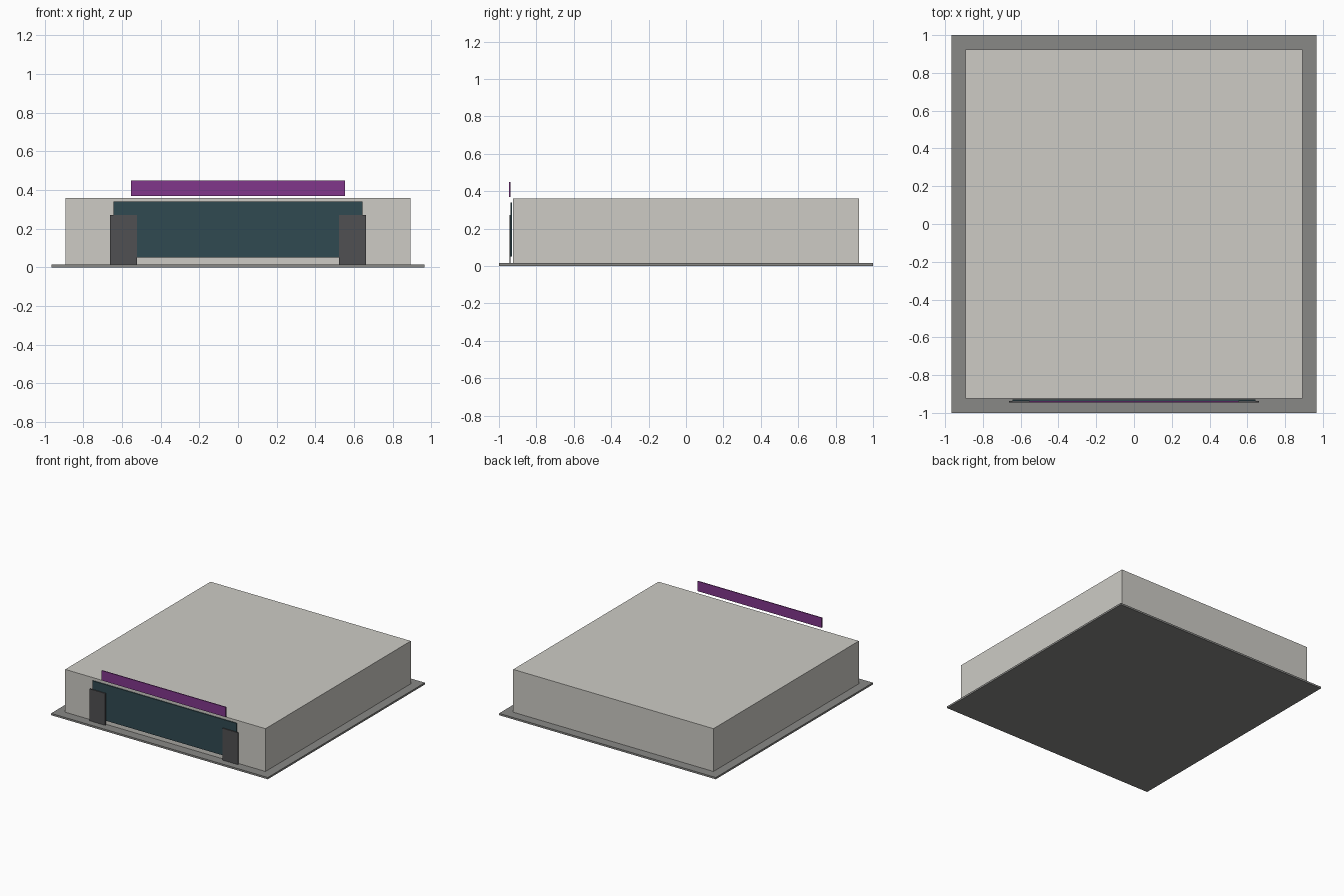
import bpy, bmesh

if "Cube" in bpy.data.objects:
    bpy.data.objects.remove(bpy.data.objects["Cube"])


def material(name, rgb):
    m = bpy.data.materials.new(name)
    m.diffuse_color = (*rgb, 1)
    m.use_nodes = True
    m.node_tree.nodes["Principled BSDF"].inputs["Base Color"].default_value = m.diffuse_color
    return m


def box(name, x, y, z, mat):
    """Box spanning the (min, max) range on each axis."""
    bm = bmesh.new()
    bmesh.ops.create_cube(bm, size=1)
    for v in bm.verts:
        v.co = [r[0] + (c + 0.5) * (r[1] - r[0]) for c, r in zip(v.co, (x, y, z))]
    me = bpy.data.meshes.new(name)
    bm.to_mesh(me)
    bm.free()
    me.materials.append(mat)
    ob = bpy.data.objects.new(name, me)
    bpy.context.collection.objects.link(ob)
    return ob


paving = material("paving", (0.25, 0.25, 0.24))
wall = material("wall", (0.61, 0.60, 0.56))
glass = material("glass", (0.03, 0.068, 0.083))
dark = material("dark_grey", (0.08, 0.08, 0.085))
purple = material("purple", (0.22, 0.038, 0.26))

# Ground slab and main building block
box("ground_slab", (-0.966, 0.966), (-1, 1), (0, 0.015), paving)
box("building", (-0.893, 0.893), (-0.925, 0.925), (0.015, 0.36), wall)

# Shopfront glazing on the front wall
box("shopfront_glazing", (-0.643, 0.643), (-0.937, -0.929), (0.05, 0.34), glass)

# Entrance panels at both ends of the glazing
for side, s in (("left", -1), ("right", 1)):
    box(f"entrance_panel_{side}", sorted((s * 0.523, s * 0.661)),
        (-0.944, -0.937), (0.015, 0.272), dark)

# Blank fascia sign above the front
box("fascia_sign", (-0.553, 0.553), (-0.946, -0.938), (0.37, 0.45), purple)
